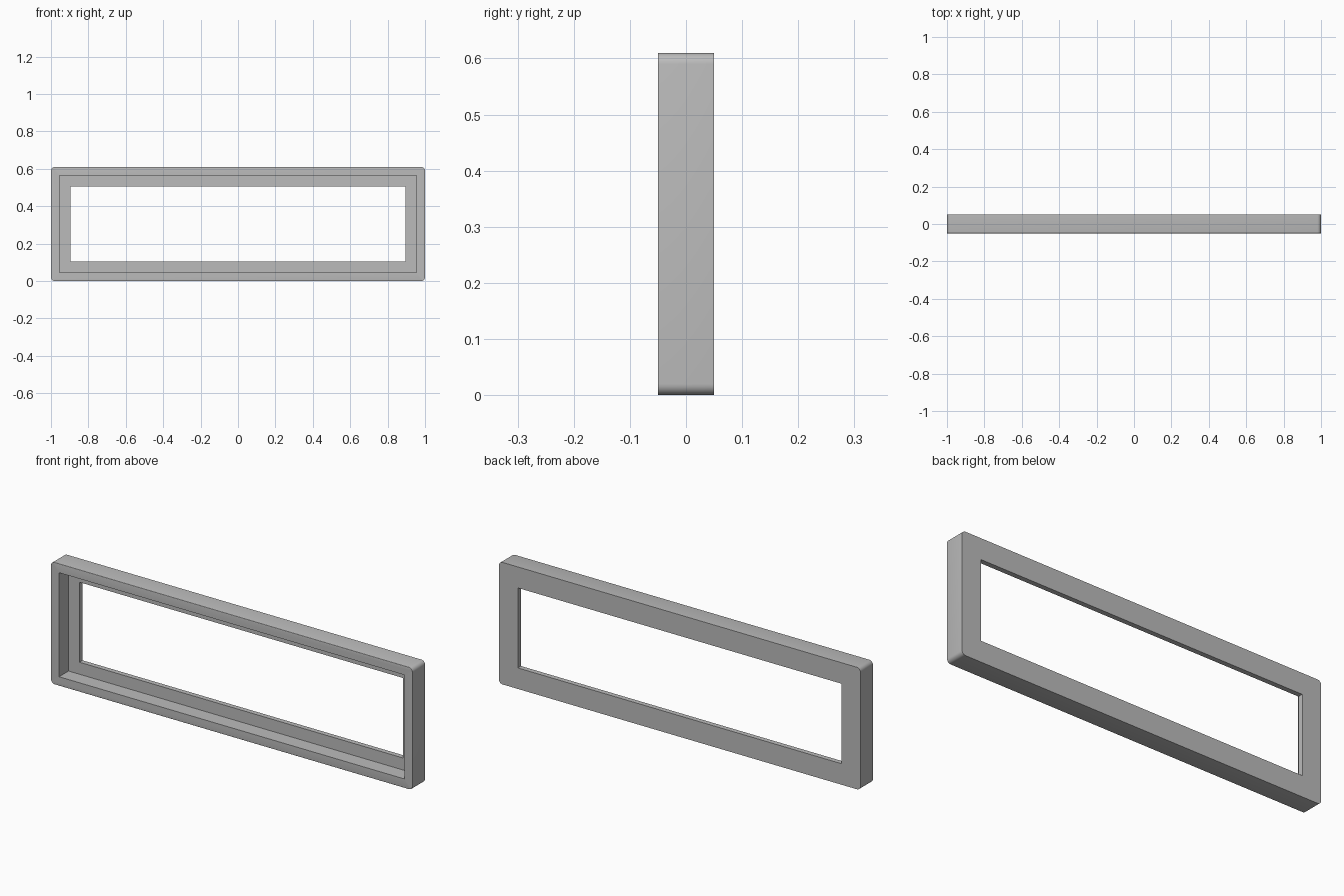
import bpy, bmesh, math

default = bpy.data.objects.get("Cube")
if default:
    bpy.data.objects.remove(default, do_unlink=True)

# Single grey plastic
grey = bpy.data.materials.new("mid_grey")
grey.use_nodes = True
colour = (0.5, 0.5, 0.5, 1)
grey.diffuse_color = colour
grey.node_tree.nodes["Principled BSDF"].inputs["Base Color"].default_value = colour

FRONT, FLOOR, BACK = -0.05, 0.025, 0.05
MID_Z = 0.305
# Half width and half height of each rectangle
OUTER, RECESS, WINDOW = (1.0, MID_Z), (0.955, 0.26), (0.895, 0.2)

bm = bmesh.new()


def rectangle(half, y):
    w, h = half
    return [bm.verts.new((sx * w, y, MID_Z + sz * h))
            for sx, sz in ((-1, -1), (1, -1), (1, 1), (-1, 1))]


# Section of the frame, swept around: outside, back, window edge, ledge, recess wall, rim
loops = [rectangle(half, y) for half, y in (
    (OUTER, FRONT), (OUTER, BACK), (WINDOW, BACK),
    (WINDOW, FLOOR), (RECESS, FLOOR), (RECESS, FRONT))]
for a, b in zip(loops, loops[1:] + loops[:1]):
    for i in range(4):
        j = (i + 1) % 4
        bm.faces.new((a[i], a[j], b[j], b[i]))
bmesh.ops.recalc_face_normals(bm, faces=bm.faces)


def is_outside(v):
    return abs(v.co.x) > 0.96 or abs(v.co.z - MID_Z) > 0.27


def round_edges(edges, radius, steps):
    bmesh.ops.bevel(bm, geom=edges, offset=radius, segments=steps,
                    profile=0.5, affect='EDGES', clamp_overlap=True)


# Rounded outer corners, then the softened front rim
corners = [e for e in bm.edges if all(map(is_outside, e.verts))
           and abs(e.verts[0].co.y - e.verts[1].co.y) > 0.05]
round_edges(corners, 0.02, 6)
rim = [e for e in bm.edges if all(is_outside(v) and v.co.y < FRONT + 0.001 for v in e.verts)]
round_edges(rim, 0.008, 4)

mesh = bpy.data.meshes.new("display_frame")
bm.to_mesh(mesh)
bm.free()
mesh.materials.append(grey)
frame = bpy.data.objects.new("display_frame", mesh)
bpy.context.collection.objects.link(frame)

bpy.ops.object.select_all(action='DESELECT')
frame.select_set(True)
bpy.context.view_layer.objects.active = frame
bpy.ops.object.shade_smooth_by_angle(angle=math.radians(35))
